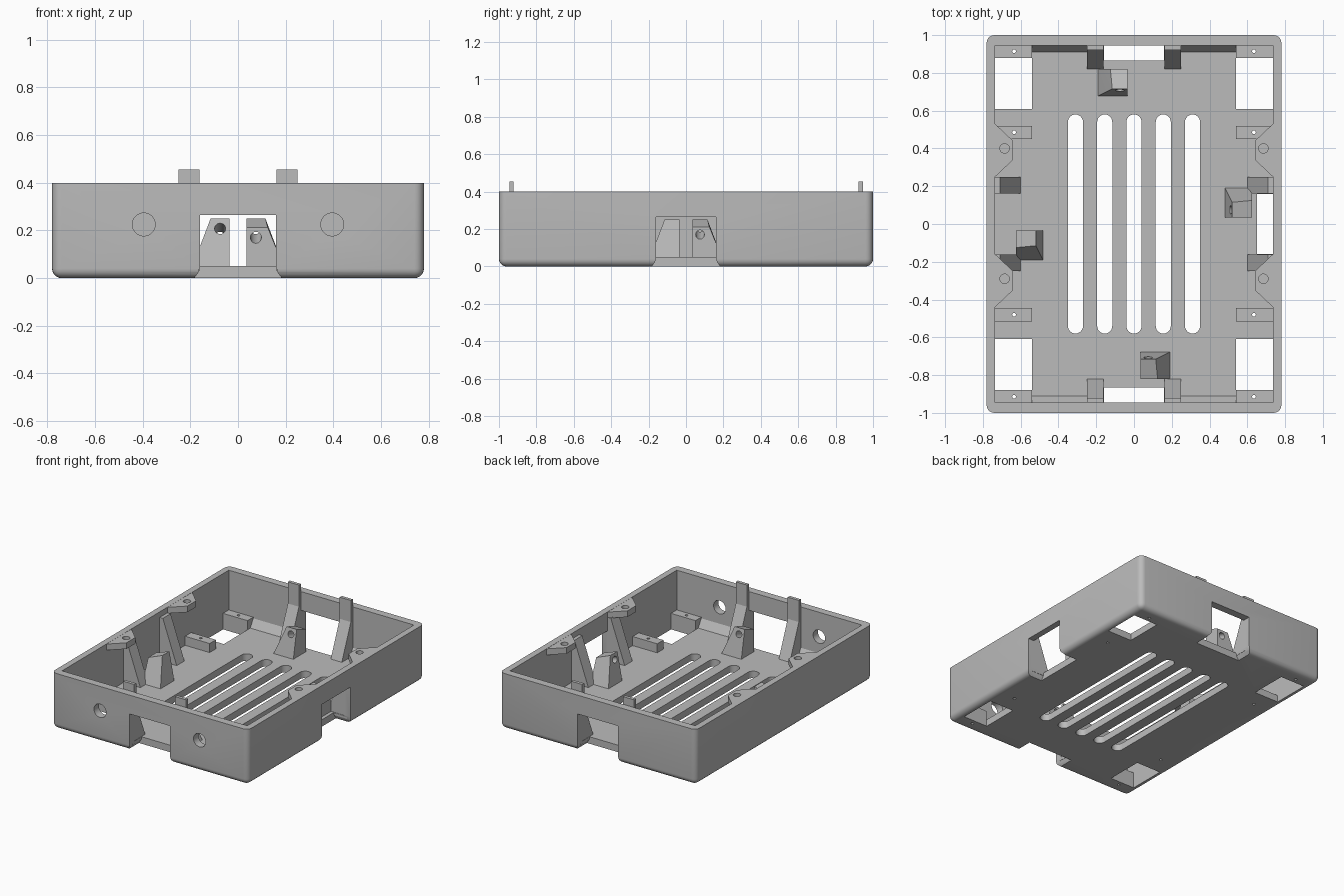
import bpy, bmesh, math
from mathutils import Matrix, Vector

if "Cube" in bpy.data.objects:
    bpy.data.objects.remove(bpy.data.objects["Cube"], do_unlink=True)

grey = bpy.data.materials.new("plain_grey")
grey.use_nodes = True
grey.diffuse_color = (0.5, 0.5, 0.5, 1)
grey.node_tree.nodes["Principled BSDF"].inputs["Base Color"].default_value = (0.5, 0.5, 0.5, 1)

HX, HY, RIM, FLOOR = 0.78, 1.0, 0.4, 0.05
IX, IY = 0.735, 0.945
SIGNS = (-1, 1)


def finish(name, bm):
    bmesh.ops.recalc_face_normals(bm, faces=bm.faces)
    mesh = bpy.data.meshes.new(name)
    bm.to_mesh(mesh)
    bm.free()
    mesh.materials.append(grey)
    obj = bpy.data.objects.new(name, mesh)
    bpy.context.collection.objects.link(obj)
    return obj


def box(bm, x, y, z):
    size = Matrix.Diagonal((x[1] - x[0], y[1] - y[0], z[1] - z[0], 1))
    mid = Matrix.Translation((sum(x) / 2, sum(y) / 2, sum(z) / 2))
    return bmesh.ops.create_cube(bm, size=1, matrix=mid @ size)["verts"]


def prism(bm, points, sweep):
    """Extrude a closed 3D outline along a vector."""
    face = bm.faces.new([bm.verts.new(p) for p in points])
    new = bmesh.ops.extrude_face_region(bm, geom=[face])["geom"]
    moved = [v for v in new if isinstance(v, bmesh.types.BMVert)]
    bmesh.ops.translate(bm, verts=moved, vec=sweep)


def rod(bm, a, b, radius, sides=24):
    a, b = Vector(a), Vector(b)
    turn = (b - a).to_track_quat("Z", "Y").to_matrix().to_4x4()
    bmesh.ops.create_cone(bm, cap_ends=True, segments=sides, radius1=radius, radius2=radius,
                          depth=(b - a).length, matrix=Matrix.Translation((a + b) / 2) @ turn)


def cut(obj, bm):
    cutter = finish("cutter", bm)
    cutter.hide_render = True
    mod = obj.modifiers.new("cut", "BOOLEAN")
    mod.operation, mod.solver, mod.object = "DIFFERENCE", "EXACT", cutter
    bpy.context.view_layer.objects.active = obj
    bpy.ops.object.modifier_apply(modifier=mod.name)
    bpy.data.objects.remove(cutter, do_unlink=True)


def smooth(obj):
    bpy.ops.object.select_all(action="DESELECT")
    obj.select_set(True)
    bpy.context.view_layer.objects.active = obj
    bpy.ops.object.shade_smooth_by_angle(angle=math.radians(30))


def side(k):
    """Turn local outward +x towards one of the four walls."""
    return Matrix.Rotation(k * math.pi / 2, 4, "Z")


# Tray shell with rounded corners and bottom edge
bm = bmesh.new()
box(bm, (-HX, HX), (-HY, HY), (0, RIM))
edges = [e for e in bm.edges if any(v.co.z < 0.01 for v in e.verts)]
bmesh.ops.bevel(bm, geom=edges, offset=0.04, segments=5, profile=0.5, affect="EDGES")
tray = finish("tray", bm)

bm = bmesh.new()
box(bm, (-IX, IX), (-IY, IY), (FLOOR, RIM + 0.1))
cut(tray, bm)

# Wall notches, slightly flared at the bottom
half = [(0.185, -0.01), (0.18, 0.005), (0.165, 0.025), (0.16, 0.05), (0.16, 0.265)]
outline = half + [(-v, z) for v, z in reversed(half)]
for k in range(4):
    inner = 0.65 if k % 2 == 0 else 0.865
    bm = bmesh.new()
    prism(bm, [(inner, v, z) for v, z in outline], (0.5, 0, 0))
    bm.transform(side(k))
    cut(tray, bm)

# Floor vents
bm = bmesh.new()
for i in range(-2, 3):
    points = []
    for s in SIGNS:
        for j in range(13):
            a = math.pi * j / 12 + (math.pi if s < 0 else 0)
            points.append((i * 0.155 + 0.04 * math.cos(a), s * 0.54 + 0.04 * math.sin(a), -0.1))
    prism(bm, points, (0, 0, 0.25))
cut(tray, bm)

# Corner windows, pin holes and front wall holes
bm = bmesh.new()
for sx in SIGNS:
    for sy in SIGNS:
        box(bm, sorted((sx * 0.54, sx * IX)), sorted((sy * 0.61, sy * 0.88)), (-0.1, 0.1))
    rod(bm, (sx * 0.395, -1.1, 0.225), (sx * 0.395, -0.9, 0.225), 0.048, 32)
cut(tray, bm)


def pins():
    bm = bmesh.new()
    for sx in SIGNS:
        for y in (-0.915, -0.48, 0.485, 0.915):
            rod(bm, (sx * 0.635, y, -0.1), (sx * 0.635, y, 0.2), 0.01, 12)
    return bm


cut(tray, pins())
smooth(tray)

# Screw pads beside the corner windows
bm = bmesh.new()
for sx in SIGNS:
    for y in ((-0.947, -0.88), (-0.515, -0.445), (0.45, 0.52), (0.88, 0.947)):
        box(bm, sorted((sx * 0.54, sx * 0.737)), y, (FLOOR - 0.01, 0.115))
pads = finish("screw_pads", bm)
cut(pads, pins())

# Rim ears with screw holes
bm, holes = bmesh.new(), bmesh.new()
for sx in SIGNS:
    for mid in (0.39, -0.3):
        shape = [(0.75, -0.15), (IX, -0.14), (0.64, -0.05), (0.64, 0.05), (IX, 0.14), (0.75, 0.15)]
        prism(bm, [(sx * x, mid + y, 0.355) for x, y in shape], (0, 0, 0.044))
        rod(holes, (sx * 0.685, mid + 0.01, 0.3), (sx * 0.685, mid + 0.01, 0.5), 0.025)
ears = finish("rim_ears", bm)
cut(ears, holes)
smooth(ears)

# Sloping posts on both sides of each notch
end_post = [(0.82, 0.03), (0.82, 0.05), (0.922, 0.3), (0.922, 0.455),
            (0.945, 0.455), (0.945, 0.39), (0.96, 0.39), (0.96, 0.03)]
side_post = [(0.6, 0.03), (0.6, 0.05), (0.71, 0.36), (0.75, 0.36), (0.75, 0.03)]
for k, wall in enumerate(("left", "back", "right", "front")):
    bm = bmesh.new()
    for v in (-0.25, 0.162):
        profile = end_post if k % 2 else side_post
        prism(bm, [(u, v, z) for u, z in profile], (0, 0.088, 0))
    bm.transform(side(k))
    finish(wall + "_posts", bm)

# Sloping strips along the foot of the end walls
bm = bmesh.new()
for sx in SIGNS:
    for sy in SIGNS:
        foot = [(0.91, 0.04), (0.91, 0.05), (0.947, 0.11), (0.947, 0.04)]
        prism(bm, [(sx * 0.25, sy * y, z) for y, z in foot], (sx * 0.29, 0, 0))
finish("foot_strips", bm)

# Angled screw mounts facing the centre
for k, wall in enumerate(("left", "back", "right", "front")):
    shift = Matrix.Translation((0 if k % 2 else -0.195, 0, 0))
    bm = bmesh.new()
    for u, z, v in ((0.675, 0.04, 0.195), (0.82, 0.04, 0.195), (0.715, 0.25, 0.115), (0.82, 0.212, 0.125)):
        bm.verts.new((u, 0.035, z))
        bm.verts.new((u, v, z))
    bmesh.ops.convex_hull(bm, input=bm.verts)
    bmesh.ops.dissolve_limit(bm, angle_limit=0.02, verts=bm.verts, edges=bm.edges)
    bm.transform(side(k) @ shift)
    mount = finish(wall + "_mount", bm)
    bm = bmesh.new()
    rod(bm, (0.64, 0.075, 0.23), (0.88, 0.075, 0.15), 0.023)
    bm.transform(side(k) @ shift)
    cut(mount, bm)
    smooth(mount)
